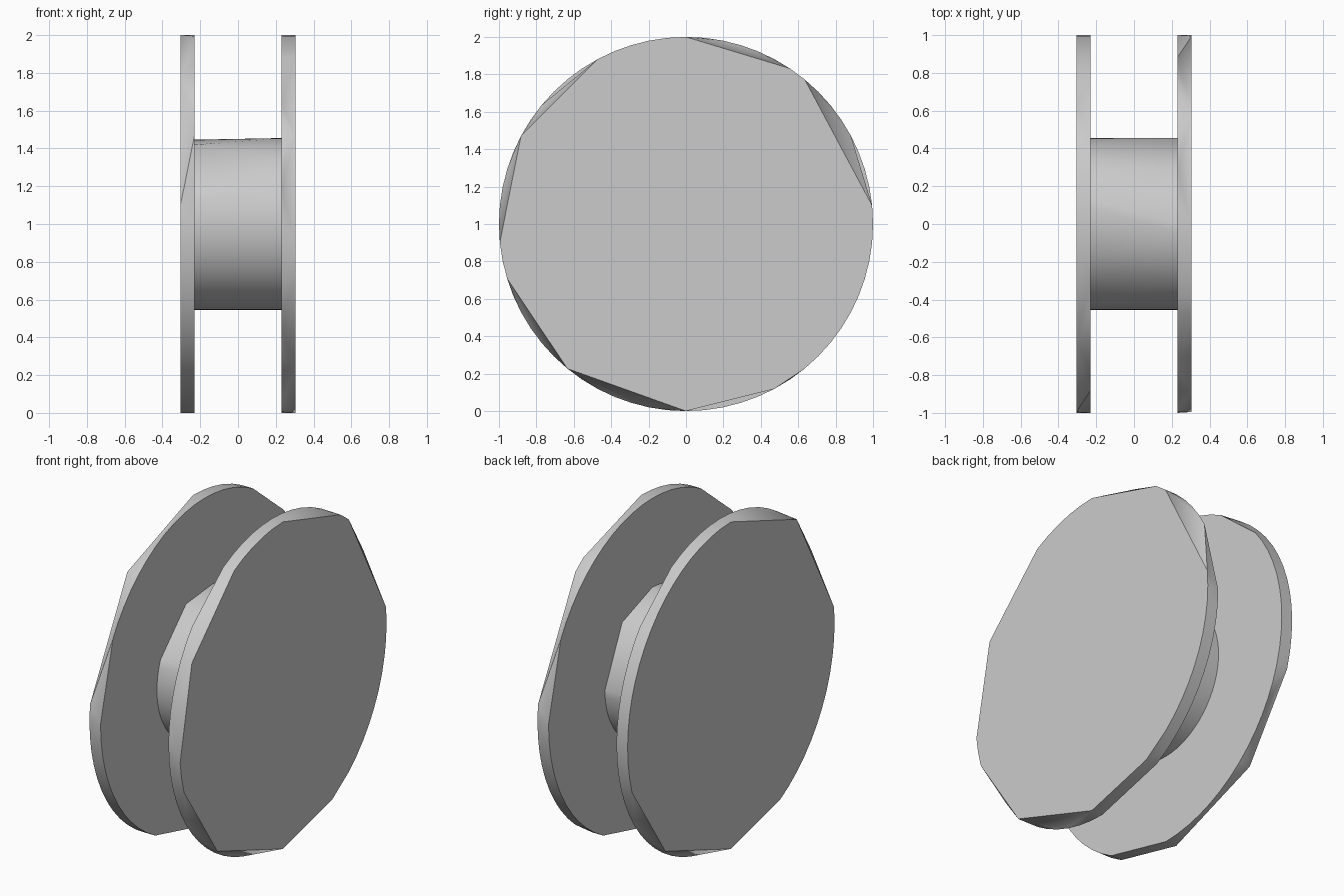
import bpy, bmesh
from math import sin, cos, radians

if "Cube" in bpy.data.objects:
    bpy.data.objects.remove(bpy.data.objects["Cube"])

STEP = 5.625  # 64 divisions per full turn


def ring(x, radius, gaps):
    """Circle points in the YZ plane, skipping those strictly inside each straight chord."""
    pts = []
    for i in range(64):
        a = i * STEP
        if not any(lo * STEP < a < hi * STEP for lo, hi in gaps):
            pts.append((x, radius * cos(radians(a)), 1 + radius * sin(radians(a))))
    return pts


def drum(name, x0, gaps0, x1, gaps1, radius):
    """Disc or barrel with independently simplified rims, closed as a hull."""
    bm = bmesh.new()
    for p in ring(x0, radius, gaps0) + ring(x1, radius, gaps1):
        bm.verts.new(p)
    bmesh.ops.convex_hull(bm, input=bm.verts[:])
    bmesh.ops.dissolve_limit(bm, angle_limit=radians(0.5), verts=bm.verts[:], edges=bm.edges[:])
    bmesh.ops.recalc_face_normals(bm, faces=bm.faces[:])
    me = bpy.data.meshes.new(name)
    bm.to_mesh(me)
    bm.free()
    ob = bpy.data.objects.new(name, me)
    bpy.context.collection.objects.link(ob)
    bpy.ops.object.select_all(action='DESELECT')
    ob.select_set(True)
    bpy.context.view_layer.objects.active = ob
    bpy.ops.object.shade_smooth_by_angle(angle=radians(30))
    return ob


# Right flange: inner rim, then outer rim
drum("right_flange",
     0.23, [(0, 5), (21, 25), (48, 53)],
     0.305, [(1, 9), (10, 16), (21, 27), (27, 33), (35, 41), (41, 48), (48, 53), (53, 55)],
     1.0)

# Left flange: outer rim, then inner rim
drum("left_flange",
     -0.305, [(16, 23), (23, 31), (43, 48), (48, 55), (55, 61)],
     -0.23, [(7, 11), (27, 32), (43, 48)],
     1.0)

# Central barrel between the flanges
drum("hub",
     -0.23, [(14, 20), (20, 28)],
     0.23, [(0, 9), (9, 16)],
     0.455)
